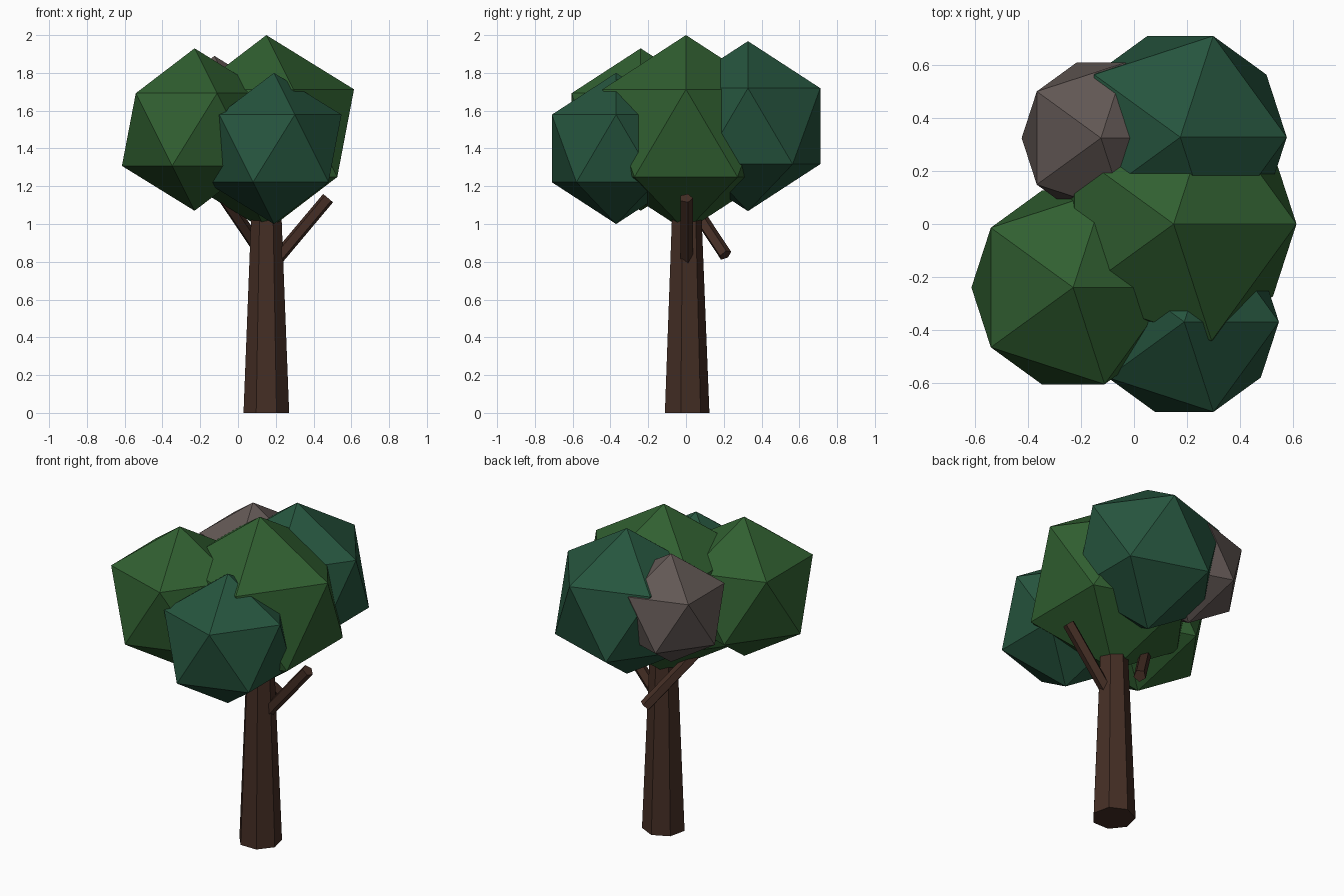
import bpy
from mathutils import Vector

if "Cube" in bpy.data.objects:
    bpy.data.objects.remove(bpy.data.objects["Cube"])


def material(name, rgb):
    m = bpy.data.materials.new(name)
    m.diffuse_color = (*rgb, 1)
    m.use_nodes = True
    m.node_tree.nodes["Principled BSDF"].inputs["Base Color"].default_value = m.diffuse_color
    return m


GREEN = material("leaf green", (0.030, 0.115, 0.030))
TEAL = material("leaf teal", (0.019, 0.090, 0.048))
GREY = material("dry leaf grey", (0.120, 0.095, 0.088))
BARK = material("bark brown", (0.058, 0.027, 0.018))


def finish(name, mat):
    ob = bpy.context.object
    ob.name = name
    ob.data.materials.append(mat)
    return ob


def leaf_ball(name, centre, radius, mat):
    bpy.ops.mesh.primitive_ico_sphere_add(subdivisions=1, radius=radius, location=centre)
    finish(name, mat)


def limb(name, start, end, r1, r2, sides):
    a, b = Vector(start), Vector(end)
    bpy.ops.mesh.primitive_cone_add(vertices=sides, radius1=r1, radius2=r2,
                                    depth=(b - a).length, location=(a + b) / 2)
    ob = finish(name, BARK)
    ob.rotation_mode = 'QUATERNION'
    ob.rotation_quaternion = Vector((0, 0, 1)).rotation_difference(b - a)


# Tapered trunk and two thin branches
limb("trunk", (0.15, 0, 0), (0.15, 0, 1.2), 0.124, 0.076, 7)
limb("right_branch", (0.16, 0, 0.76), (0.477, 0, 1.137), 0.036, 0.036, 5)
limb("back_branch", (0.132, 0.208, 0.835), (-0.115, -0.033, 1.2), 0.036, 0.036, 5)

# Faceted foliage
leaf_ball("main_foliage", (0.15, 0, 1.481), 0.519, GREEN)
leaf_ball("left_foliage", (-0.23, -0.24, 1.5), 0.43, GREEN)
leaf_ball("front_foliage", (0.19, -0.37, 1.4), 0.40, TEAL)
leaf_ball("back_foliage", (0.175, 0.328, 1.518), 0.45, TEAL)
leaf_ball("dry_foliage", (-0.125, 0.325, 1.555), 0.335, GREY)
